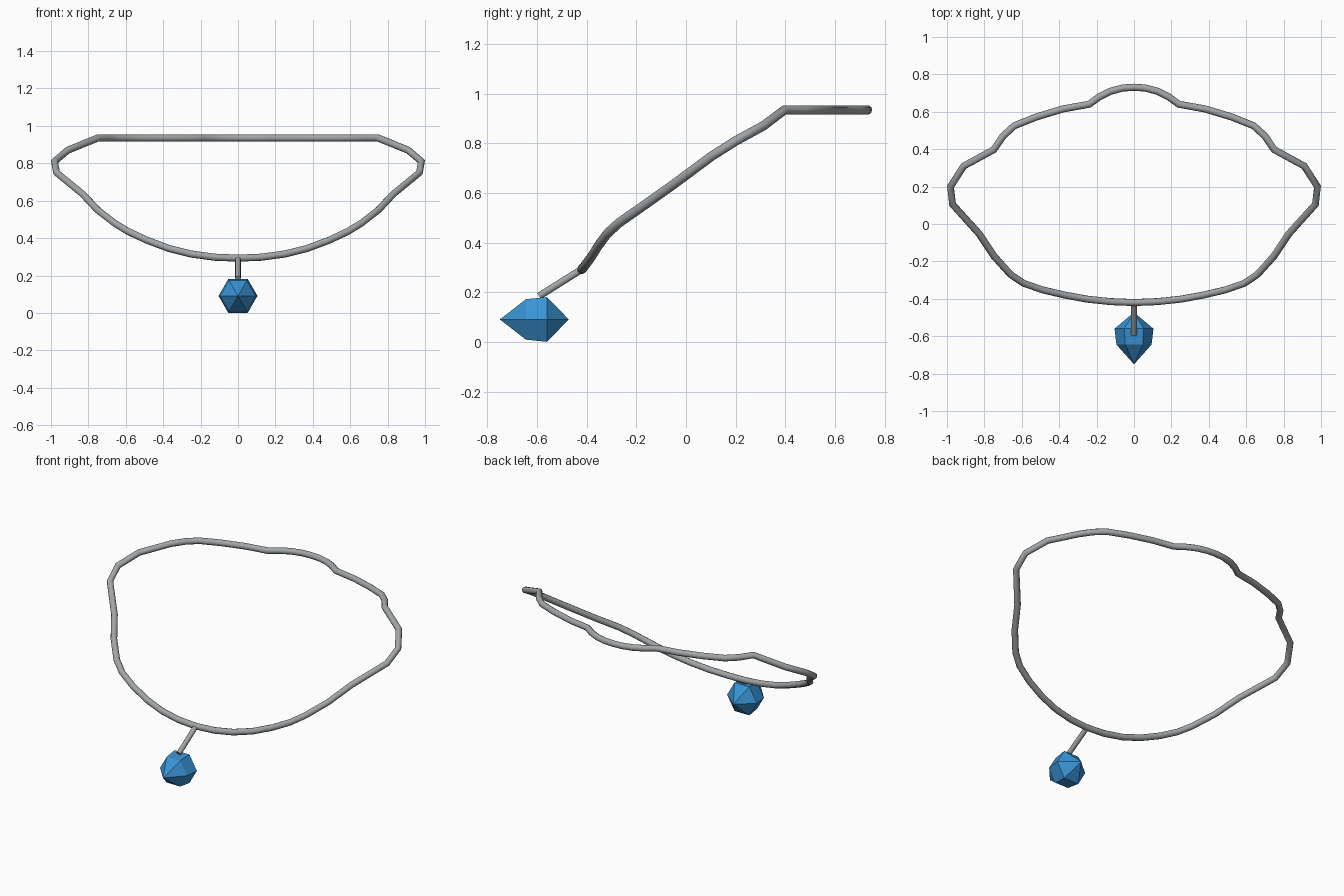
import bpy, bmesh, math

if "Cube" in bpy.data.objects:
    bpy.data.objects.remove(bpy.data.objects["Cube"])

def material(name, rgb):
    m = bpy.data.materials.new(name)
    m.diffuse_color = (*rgb, 1)
    m.use_nodes = True
    m.node_tree.nodes["Principled BSDF"].inputs["Base Color"].default_value = m.diffuse_color
    return m

silver = material("silver grey", (0.36, 0.38, 0.39))
blue = material("gem blue", (0.04, 0.29, 0.66))

def tube(name, points, radius, cyclic):
    cu = bpy.data.curves.new(name, 'CURVE')
    cu.dimensions = '3D'
    cu.bevel_depth = radius
    cu.bevel_resolution = 3
    cu.use_fill_caps = True
    sp = cu.splines.new('POLY')
    sp.points.add(len(points) - 1)
    for p, co in zip(sp.points, points):
        p.co = (*co, 1)
    sp.use_cyclic_u = cyclic
    sp.use_smooth = True
    cu.materials.append(silver)
    ob = bpy.data.objects.new(name, cu)
    bpy.context.collection.objects.link(ob)
    return ob

# Band: right half from back centre to front centre, then mirrored
TOP = 0.935
half = [(0, .731, TOP), (.06, .727, TOP), (.125, .71, TOP), (.185, .68, TOP),
        (.24, .64, TOP), (.38, .615, TOP), (.52, .573, TOP), (.64, .525, TOP),
        (.70, .47, TOP), (.75, .397, TOP), (.91, .31, .87), (.981, .20, .81),
        (.97, .105, .75), (.83, -.05, .635), (.75, -.17, .55), (.66, -.27, .48),
        (.59, -.317, .437), (.49, -.352, .39), (.37, -.38, .345),
        (.25, -.402, .315), (.125, -.415, .298), (0, -.42, .293)]
tube("head_band", half + [(-x, y, z) for x, y, z in half[-2:0:-1]], 0.019, True)

# Hanger rod between band and gem
tube("hanger_rod", [(0, -.42, .293), (0, -.592, .185)], 0.015, False)

# Gem: two hexagonal rings between a front and a back point
CZ = 0.091
bm = bmesh.new()
rings = []
for y, r in ((-.645, .094), (-.56, .104)):
    rings.append([bm.verts.new((r * math.cos(i * math.pi / 3), y,
                                CZ + r * math.sin(i * math.pi / 3))) for i in range(6)])
front = bm.verts.new((0, -.75, CZ))
back = bm.verts.new((0, -.472, CZ))
a, b = rings
for i in range(6):
    j = (i + 1) % 6
    bm.faces.new((front, a[i], a[j]))
    bm.faces.new((a[i], b[i], b[j], a[j]))
    bm.faces.new((back, b[j], b[i]))
bmesh.ops.recalc_face_normals(bm, faces=bm.faces)
me = bpy.data.meshes.new("gem")
bm.to_mesh(me)
bm.free()
me.materials.append(blue)
bpy.context.collection.objects.link(bpy.data.objects.new("gem", me))
